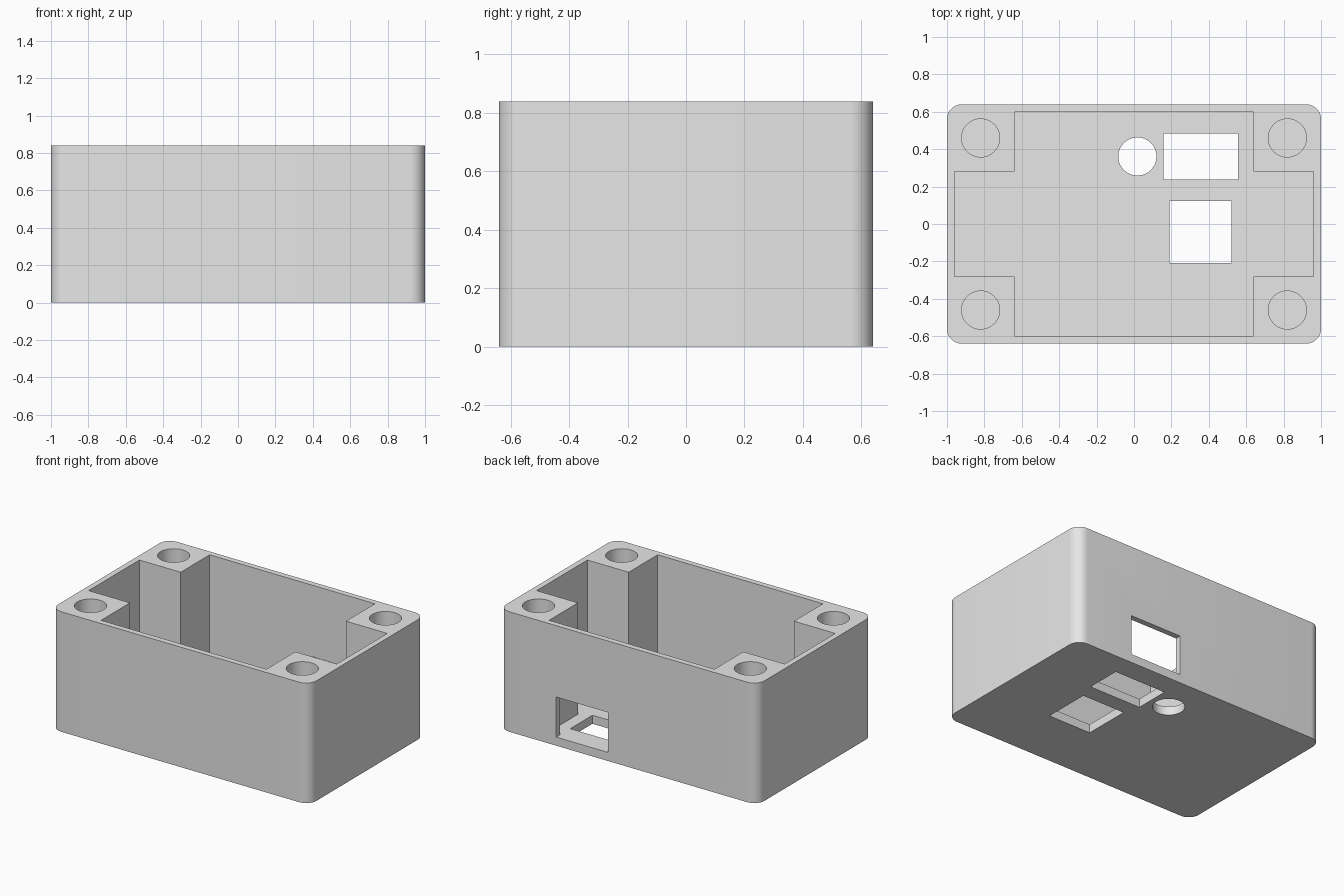
import bpy, bmesh, math
from math import cos, sin, pi

if "Cube" in bpy.data.objects:
    bpy.data.objects.remove(bpy.data.objects["Cube"])

HX, HY, HEIGHT = 1.0, 0.64, 0.84   # outer half sizes and height
RADIUS = 0.08                      # outer vertical corner radius
FLOOR = 0.06                       # floor thickness


def prism(name, points, z0, z1):
    """Extrude a counter-clockwise outline from z0 to z1."""
    bm = bmesh.new()
    low = [bm.verts.new((x, y, z0)) for x, y in points]
    high = [bm.verts.new((x, y, z1)) for x, y in points]
    bm.faces.new(low[::-1])
    bm.faces.new(high)
    n = len(points)
    for i in range(n):
        j = (i + 1) % n
        bm.faces.new((low[i], low[j], high[j], high[i]))
    mesh = bpy.data.meshes.new(name)
    bm.to_mesh(mesh)
    bm.free()
    obj = bpy.data.objects.new(name, mesh)
    bpy.context.collection.objects.link(obj)
    return obj


def rect(x0, x1, y0, y1):
    return [(x0, y0), (x1, y0), (x1, y1), (x0, y1)]


def circle(cx, cy, r, n=48):
    return [(cx + r * cos(2 * pi * i / n), cy + r * sin(2 * pi * i / n)) for i in range(n)]


def rounded_rect(hx, hy, r, steps=10):
    pts = []
    for k, (sx, sy) in enumerate([(1, 1), (-1, 1), (-1, -1), (1, -1)]):
        for i in range(steps + 1):
            a = (k + i / steps) * pi / 2
            pts.append((sx * (hx - r) + r * cos(a), sy * (hy - r) + r * sin(a)))
    return pts


# Solid outer body
box = prism("enclosure_box", rounded_rect(HX, HY, RADIUS), 0, HEIGHT)

# Cross-shaped cavity leaves a square post in every corner
a, b, c, d = 0.96, 0.64, 0.60, 0.28
cross = [(b, -c), (b, -d), (a, -d), (a, d), (b, d), (b, c),
         (-b, c), (-b, d), (-a, d), (-a, -d), (-b, -d), (-b, -c)]
cutters = [prism("cavity_cutter", cross, FLOOR, HEIGHT + 0.1)]

# Blind screw holes in the posts
for sx in (-1, 1):
    for sy in (-1, 1):
        cutters.append(prism("screw_hole_cutter", circle(sx * 0.82, sy * 0.46, 0.102),
                             0.42, HEIGHT + 0.1))

# Floor openings: round, wide and square
cutters.append(prism("round_hole_cutter", circle(0.018, 0.361, 0.102), -0.1, 0.1))
cutters.append(prism("wide_hole_cutter", rect(0.157, 0.557, 0.239, 0.485), -0.1, 0.1))
cutters.append(prism("square_hole_cutter", rect(0.19, 0.52, -0.208, 0.124), -0.1, 0.1))

# Slot through the back wall, level with the floor
cutters.append(prism("back_slot_cutter", rect(0.157, 0.557, 0.55, 0.75), FLOOR, 0.34))

for cutter in cutters:
    cutter.hide_render = True
    mod = box.modifiers.new(cutter.name, 'BOOLEAN')
    mod.operation = 'DIFFERENCE'
    mod.solver = 'EXACT'
    mod.object = cutter

# Bake the cuts and discard the cutters
graph = bpy.context.evaluated_depsgraph_get()
final = bpy.data.meshes.new_from_object(box.evaluated_get(graph))
box.modifiers.clear()
box.data = final
for cutter in cutters:
    bpy.data.objects.remove(cutter)

# Single grey plastic
grey = bpy.data.materials.new("light_grey_plastic")
grey.diffuse_color = (0.8, 0.8, 0.8, 1)
grey.use_nodes = True
grey.node_tree.nodes["Principled BSDF"].inputs["Base Color"].default_value = grey.diffuse_color
final.materials.clear()
final.materials.append(grey)

# Smooth rounded walls, sharp edges elsewhere
bpy.ops.object.select_all(action='DESELECT')
box.select_set(True)
bpy.context.view_layer.objects.active = box
bpy.ops.object.shade_smooth_by_angle(angle=math.radians(30))
